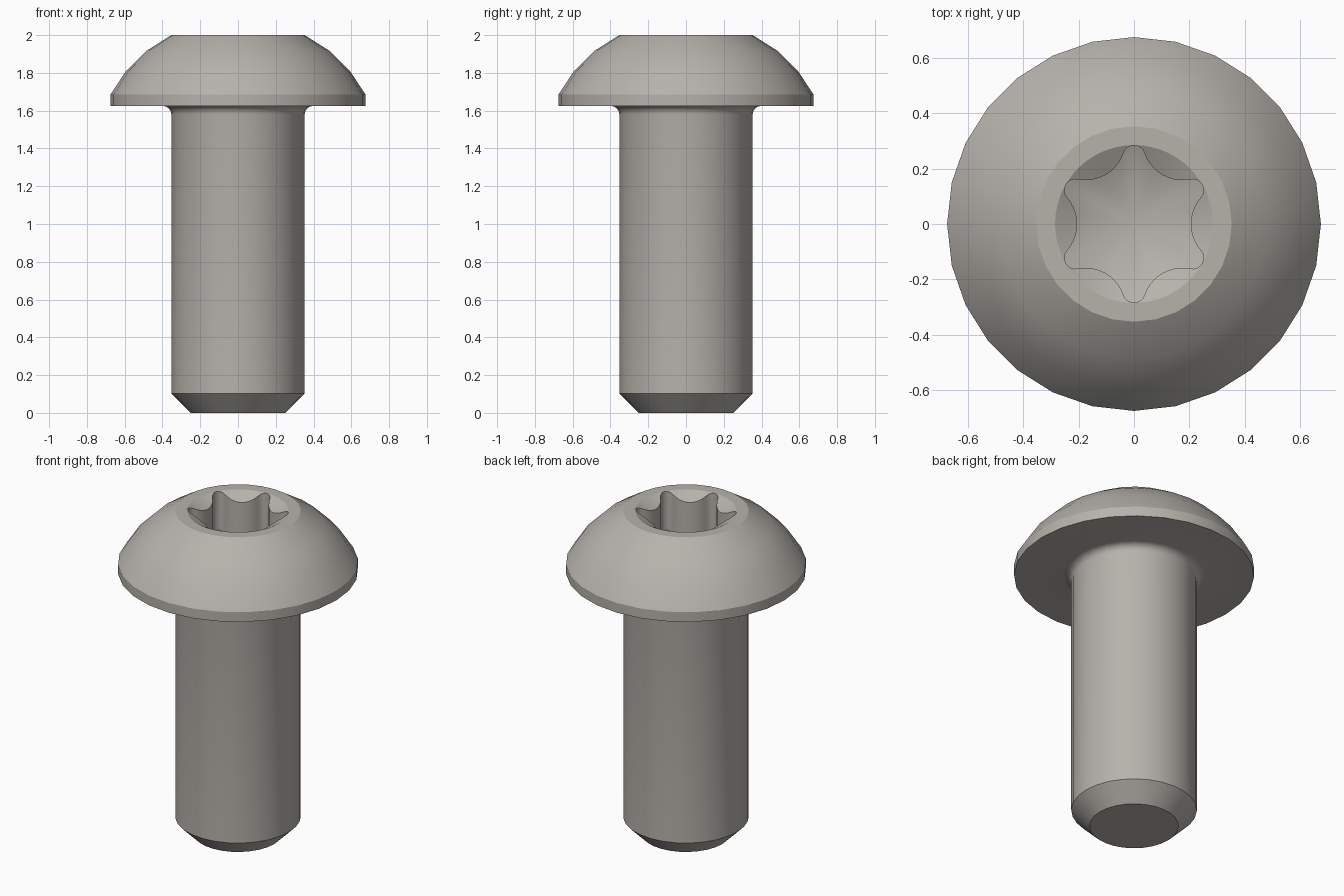
import bpy, bmesh, math

if "Cube" in bpy.data.objects:
    bpy.data.objects.remove(bpy.data.objects["Cube"])

steel = bpy.data.materials.new("warm_grey_steel")
steel.diffuse_color = (0.47, 0.445, 0.41, 1)
steel.use_nodes = True
steel.node_tree.nodes["Principled BSDF"].inputs["Base Color"].default_value = steel.diffuse_color


def make_object(name, bm):
    bmesh.ops.recalc_face_normals(bm, faces=bm.faces)
    mesh = bpy.data.meshes.new(name)
    bm.to_mesh(mesh)
    bm.free()
    mesh.materials.append(steel)
    obj = bpy.data.objects.new(name, mesh)
    bpy.context.collection.objects.link(obj)
    return obj


def skin(bm, rings):
    """Join closed rings of points, capping the first and last."""
    loops = [[bm.verts.new(p) for p in ring] for ring in rings]
    for a, b in zip(loops, loops[1:]):
        n = len(a)
        for i in range(n):
            j = (i + 1) % n
            bm.faces.new((a[i], a[j], b[j], b[i]))
    bm.faces.new(loops[0][::-1])
    return loops


def lathe(name, profile, sides):
    bm = bmesh.new()
    rings = [[(r * math.cos(math.tau * i / sides), r * math.sin(math.tau * i / sides), z)
              for i in range(sides)] for r, z in profile]
    loops = skin(bm, rings)
    bm.faces.new(loops[-1])
    return make_object(name, bm)


# Bolt body: chamfered tip, shank, fillet under the head, domed head
R, F = 0.353, 0.045
profile = [(0.25, 0), (R, 0.103)]
for i in range(5):
    a = math.radians(90 * i / 4)
    profile.append((R + F * (1 - math.cos(a)), 1.625 - F + F * math.sin(a)))
profile += [(0.675, 1.625), (0.675, 1.685), (0.593, 1.81), (0.484, 1.917), (0.353, 2.0)]
bolt = lathe("button_head_bolt", profile, 28)

# Countersink cutter around the socket
SLOPE = 0.55
RIM = 0.285
sink = lathe("countersink_cutter",
             [(0.06, 2 - SLOPE * (RIM - 0.06)), (RIM, 2.0), (RIM + 0.055, 2.1)], 56)

# Six-lobed socket outline: rounded tips joined by wide inward arcs
TIP, VALLEY, RI = 0.284, 0.205, 0.04
tx, ty = (TIP - RI) * math.cos(math.pi / 6), (TIP - RI) * math.sin(math.pi / 6)
d = tx - VALLEY
RE = (d * d + ty * ty - RI * RI) / (2 * (RI + d))
cx = VALLEY + RE
half = math.atan2(ty, cx - tx)
outline = []
for k in range(6):
    turn = k * math.pi / 3
    pts = []
    for i in range(11):            # inward arc
        a = math.pi + half - 2 * half * i / 10
        pts.append((cx + RE * math.cos(a), RE * math.sin(a)))
    sweep = math.pi / 6 + half
    for i in range(1, 8):          # tip arc
        a = math.pi / 6 - sweep + 2 * sweep * i / 8
        pts.append((tx + RI * math.cos(a), ty + RI * math.sin(a)))
    c, s = math.cos(turn), math.sin(turn)
    outline += [(x * c - y * s, x * s + y * c) for x, y in pts]

# Socket cutter with a conical floor
bm = bmesh.new()
floor = [(x, y, 1.76 - 0.4 * (RIM - math.hypot(x, y))) for x, y in outline]
loops = skin(bm, [[(x, y, 2.1) for x, y in outline], floor])
apex = bm.verts.new((0, 0, 1.76 - 0.4 * RIM))
low = loops[1]
for i in range(len(low)):
    bm.faces.new((low[i], low[(i + 1) % len(low)], apex))
socket = make_object("socket_cutter", bm)

# Cut the head, then drop the cutters
bpy.context.view_layer.objects.active = bolt
bolt.select_set(True)
for cutter in (sink, socket):
    cutter.hide_render = True
    cut = bolt.modifiers.new(cutter.name, 'BOOLEAN')
    cut.operation = 'DIFFERENCE'
    cut.solver = 'EXACT'
    cut.object = cutter
    bpy.ops.object.modifier_apply(modifier=cut.name)
    bpy.data.objects.remove(cutter)

bolt.select_set(True)
bpy.ops.object.shade_smooth_by_angle(angle=math.radians(25))
